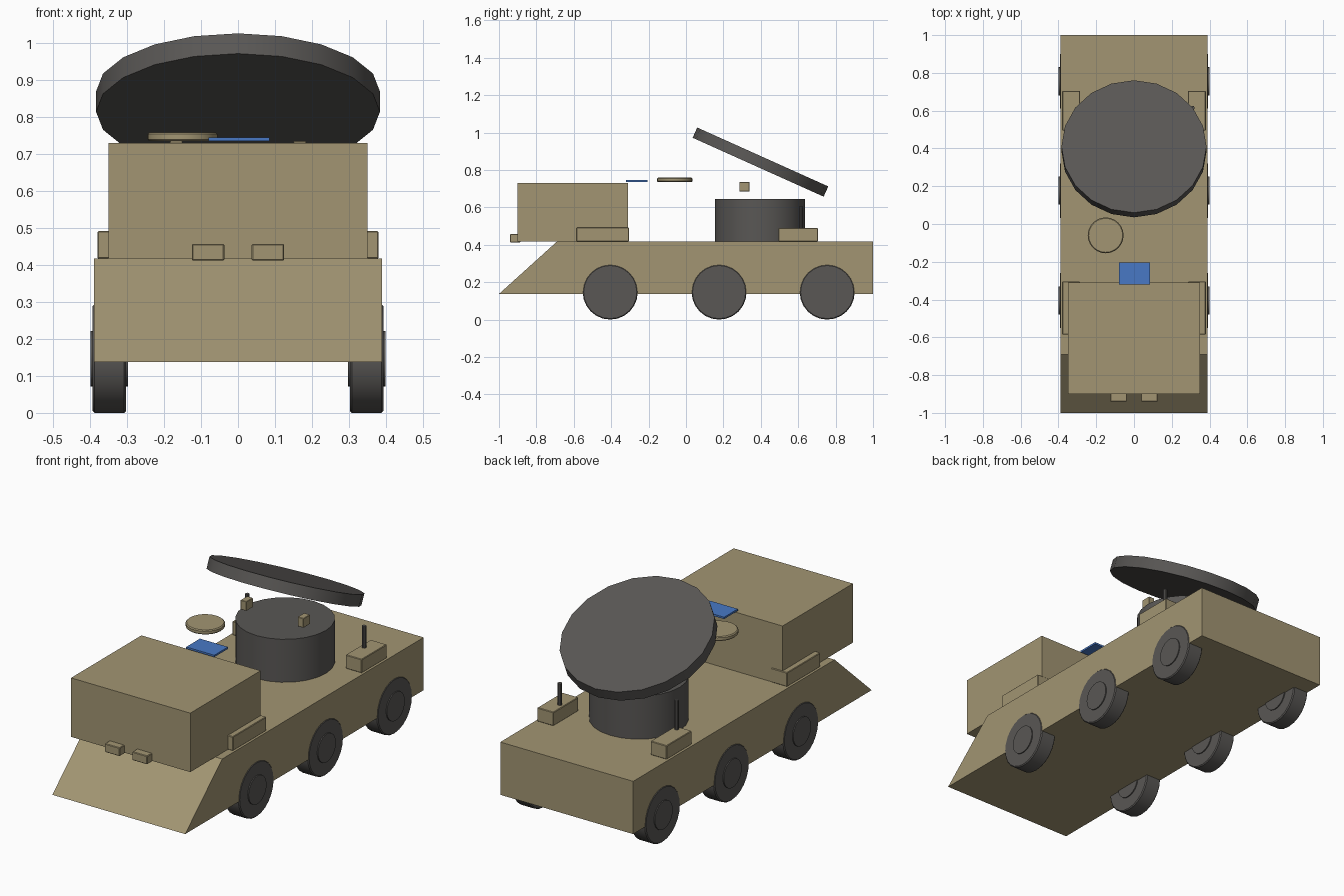
import bpy, bmesh
from math import radians, pi

cube = bpy.data.objects.get("Cube")
if cube:
    bpy.data.objects.remove(cube, do_unlink=True)


def material(name, rgb):
    m = bpy.data.materials.new(name)
    m.use_nodes = True
    m.diffuse_color = (*rgb, 1)
    m.node_tree.nodes["Principled BSDF"].inputs["Base Color"].default_value = (*rgb, 1)
    return m


TAN = material("desert_tan", (0.36, 0.30, 0.17))
DARK = material("dark_grey", (0.10, 0.095, 0.09))
BLUE = material("signal_blue", (0.065, 0.19, 0.56))


def bevel(ob, width):
    mod = ob.modifiers.new("soft_edge", "BEVEL")
    mod.width, mod.segments, mod.limit_method = width, 1, "ANGLE"


def box(name, mat, x, y, z, soft=0.0):
    """Box between the given (low, high) ranges."""
    spans = (x, y, z)
    bpy.ops.mesh.primitive_cube_add(size=1, location=[(a + b) / 2 for a, b in spans])
    ob = bpy.context.object
    ob.name = name
    ob.scale = [b - a for a, b in spans]
    bpy.ops.object.transform_apply(location=False, rotation=False, scale=True)
    ob.data.materials.append(mat)
    if soft:
        bevel(ob, soft)
    return ob


def disc(name, mat, centre, radius, depth, rot=(0, 0, 0), sides=24, soft=0.0):
    bpy.ops.mesh.primitive_cylinder_add(vertices=sides, radius=radius, depth=depth,
                                        location=centre, rotation=rot)
    ob = bpy.context.object
    ob.name = name
    ob.data.materials.append(mat)
    bpy.ops.object.shade_smooth_by_angle(angle=radians(30))
    if soft:
        bevel(ob, soft)
    return ob


# Hull: side profile with a sloping nose, extruded across the width
bm = bmesh.new()
profile = [(-1, 0.137), (1, 0.137), (1, 0.417), (-0.69, 0.417)]
side = bm.faces.new([bm.verts.new((-0.39, y, z)) for y, z in profile])
grown = bmesh.ops.extrude_face_region(bm, geom=[side])
bmesh.ops.translate(bm, vec=(0.78, 0, 0),
                    verts=[g for g in grown["geom"] if isinstance(g, bmesh.types.BMVert)])
bmesh.ops.recalc_face_normals(bm, faces=bm.faces)
mesh = bpy.data.meshes.new("hull")
bm.to_mesh(mesh)
bm.free()
mesh.materials.append(TAN)
bpy.context.collection.objects.link(bpy.data.objects.new("hull", mesh))

# Cab and the blue plate behind its roof
box("cab", TAN, (-0.35, 0.35), (-0.90, -0.31), (0.417, 0.73))
box("blue_panel", BLUE, (-0.08, 0.085), (-0.32, -0.205), (0.735, 0.745))

# Hatch, turret drum and tilted radar dish
disc("hatch", TAN, (-0.15, -0.06, 0.747), 0.095, 0.024, soft=0.005)
disc("turret", DARK, (0, 0.395, 0.531), 0.24, 0.228)
disc("dish", DARK, (0, 0.398, 0.842), 0.384, 0.06, rot=(radians(-24.2), 0, 0), sides=20)

# Parts repeated on both sides
for label, s in (("left", 1), ("right", -1)):
    def span(a, b):
        return tuple(sorted((s * a, s * b)))

    for place, y in (("front", -0.405), ("middle", 0.177), ("rear", 0.755)):
        disc(f"{place}_{label}_wheel", DARK, (s * 0.348, y, 0.147), 0.147, 0.09,
             rot=(0, pi / 2, 0), soft=0.005)
        disc(f"{place}_{label}_hub", DARK, (s * 0.348, y, 0.147), 0.075, 0.101,
             rot=(0, pi / 2, 0))
    box(f"{label}_headlight", TAN, span(0.037, 0.125), (-0.94, -0.885), (0.412, 0.457), 0.003)
    box(f"{label}_front_locker", TAN, span(0.285, 0.38), (-0.585, -0.305), (0.417, 0.492), 0.003)
    box(f"{label}_rear_locker", TAN, span(0.285, 0.38), (0.495, 0.705), (0.417, 0.49), 0.003)
    box(f"{label}_sensor", TAN, span(0.15, 0.185), (0.285, 0.34), (0.685, 0.735), 0.002)

# Antennas on the rear lockers, the right one taller
disc("left_antenna", DARK, (0.31, 0.615, 0.545), 0.011, 0.12, sides=10)
disc("right_antenna", DARK, (-0.31, 0.52, 0.565), 0.011, 0.16, sides=10)
